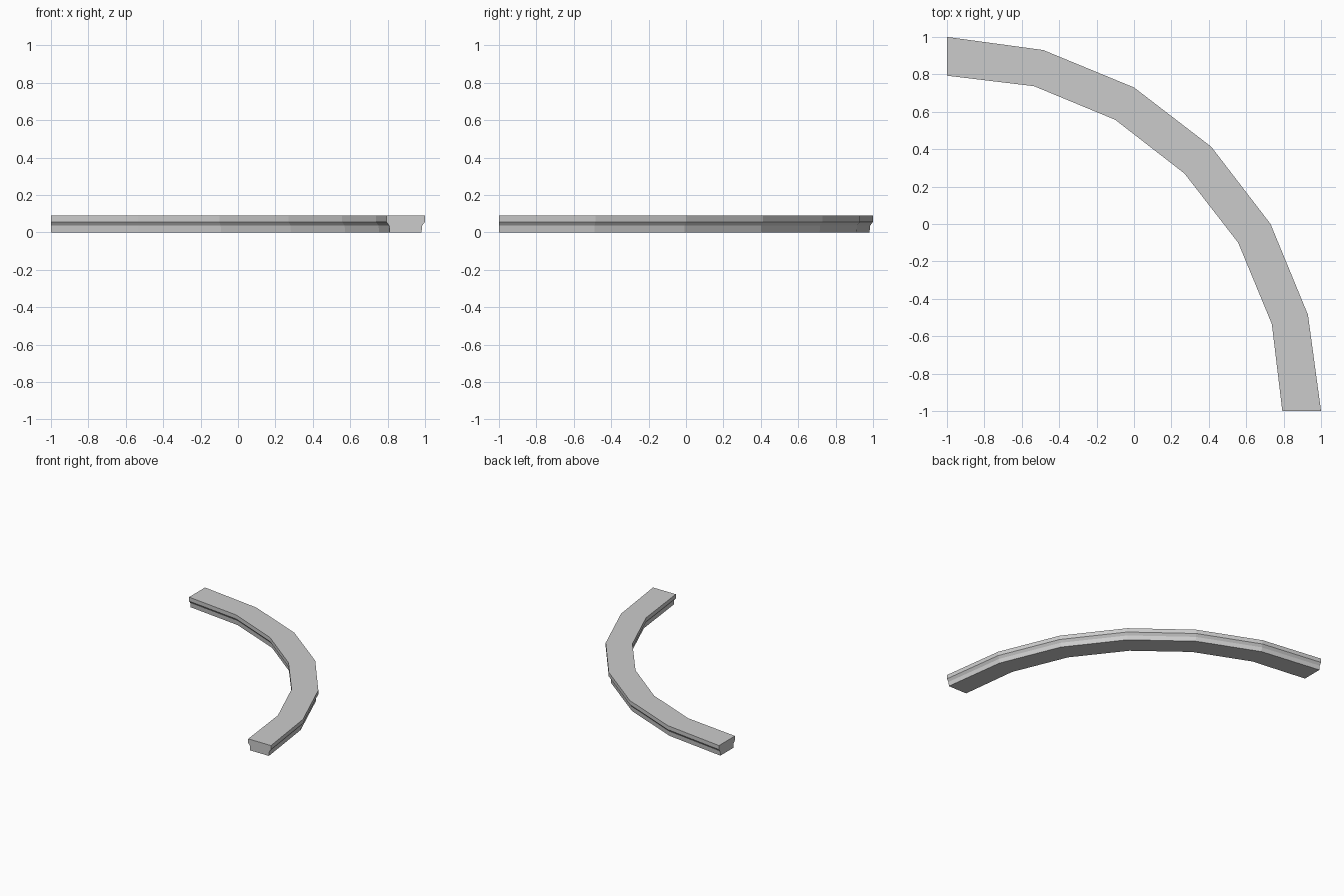
import bpy
import bmesh
from mathutils import Vector

cube = bpy.data.objects.get("Cube")
if cube:
    bpy.data.objects.remove(cube, do_unlink=True)

stone = bpy.data.materials.new("grey stone")
stone.use_nodes = True
colour = (0.6, 0.6, 0.6, 1)
stone.diffuse_color = colour
stone.node_tree.nodes["Principled BSDF"].inputs["Base Color"].default_value = colour


def mirrored(half):
    """Complete an arc that is symmetric about the x = y diagonal."""
    return [Vector(p) for p in half] + [Vector((y, x)) for x, y in half[-2::-1]]


# Plan outlines of the quarter bend, up to its middle joint
outer = mirrored([(-1, 1), (-0.485, 0.93), (0, 0.73), (0.413, 0.413)])
inner = mirrored([(-1, 0.793), (-0.535, 0.737), (-0.1, 0.557), (0.27, 0.27)])

# Cross-section: position across the width (0 outer, 1 inner) and height
side = [(0, 0.09), (0, 0.057), (0.075, 0.036), (0.09, 0)]
section = side + [(1 - t, z) for t, z in reversed(side)]

# Sweep the section through the mitred joints and cap both ends
bm = bmesh.new()
rings = []
for o, i in zip(outer, inner):
    rings.append([bm.verts.new((*o.lerp(i, t), z)) for t, z in section])
count = len(section)
for a, b in zip(rings, rings[1:]):
    for k in range(count):
        n = (k + 1) % count
        bm.faces.new((a[k], a[n], b[n], b[k]))
bm.faces.new(rings[0])
bm.faces.new(rings[-1])
bmesh.ops.recalc_face_normals(bm, faces=bm.faces)

mesh = bpy.data.meshes.new("curved_kerb")
bm.to_mesh(mesh)
bm.free()
mesh.materials.append(stone)
kerb = bpy.data.objects.new("curved_kerb", mesh)
bpy.context.collection.objects.link(kerb)
